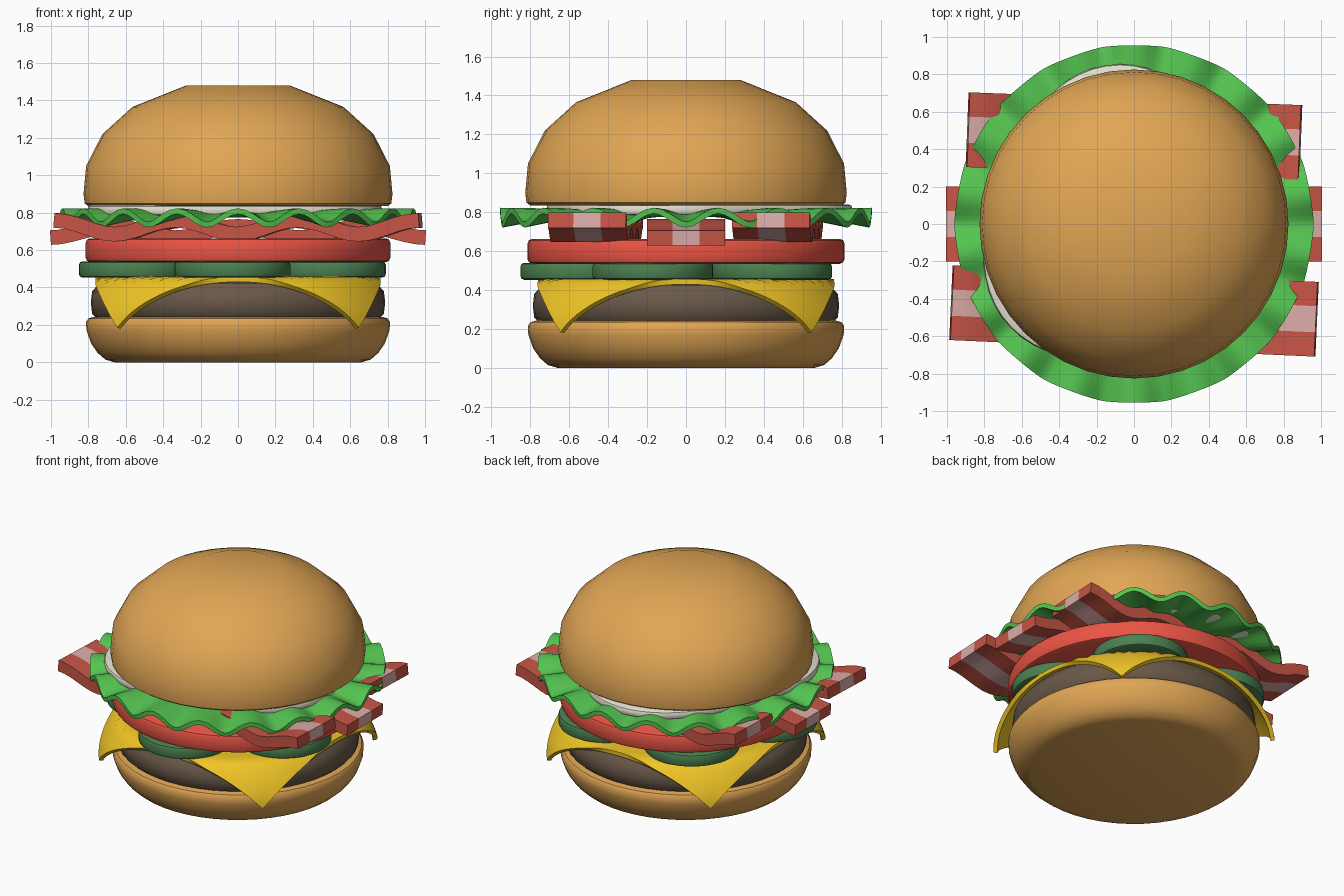
import bpy, bmesh
from math import sin, cos, pi, radians, hypot

if "Cube" in bpy.data.objects:
    bpy.data.objects.remove(bpy.data.objects["Cube"])


def material(name, rgb):
    m = bpy.data.materials.new(name)
    m.diffuse_color = (*rgb, 1)
    m.use_nodes = True
    m.node_tree.nodes["Principled BSDF"].inputs["Base Color"].default_value = m.diffuse_color
    return m


BUN = material("bun", (0.75, 0.38, 0.09))
PATTY = material("patty", (0.14, 0.098, 0.065))
CHEESE = material("cheese", (0.87, 0.56, 0.02))
PICKLE = material("pickle", (0.07, 0.22, 0.08))
TOMATO = material("tomato", (0.83, 0.09, 0.06))
MEAT = material("bacon_meat", (0.58, 0.09, 0.06))
FAT = material("bacon_fat", (0.72, 0.42, 0.4))
LETTUCE = material("lettuce", (0.09, 0.55, 0.08))
SAUCE = material("sauce", (0.78, 0.75, 0.63))


def surface(name, nu, nv, point, mats, closed=False, thick=0, angle=40, mat_of=None):
    """Grid of nu x nv points; optionally closed in u and thickened."""
    bm = bmesh.new()
    vs = [[bm.verts.new(point(i, j)) for j in range(nv)] for i in range(nu)]
    for i in range(nu if closed else nu - 1):
        k = (i + 1) % nu
        for j in range(nv - 1):
            f = bm.faces.new((vs[i][j], vs[k][j], vs[k][j + 1], vs[i][j + 1]))
            f.material_index = mat_of(j) if mat_of else 0
    bmesh.ops.remove_doubles(bm, verts=bm.verts[:], dist=1e-5)
    bmesh.ops.recalc_face_normals(bm, faces=bm.faces[:])
    if thick:  # open sheets face up
        if sum(f.normal.z for f in bm.faces) < 0:
            bmesh.ops.reverse_faces(bm, faces=bm.faces[:])
    me = bpy.data.meshes.new(name)
    bm.to_mesh(me)
    bm.free()
    for m in mats:
        me.materials.append(m)
    ob = bpy.data.objects.new(name, me)
    bpy.context.collection.objects.link(ob)
    if thick:
        mod = ob.modifiers.new("thickness", 'SOLIDIFY')
        mod.thickness, mod.offset = thick, 1
        bpy.context.view_layer.objects.active = ob
        ob.select_set(True)
        bpy.ops.object.modifier_apply(modifier=mod.name)
        ob.select_set(False)
    ob.data.shade_smooth()
    ob.data.set_sharp_from_angle(angle=radians(angle))
    return ob


def lathe(name, profile, mat, n=48, at=(0, 0), radius=lambda a: 1, angle=40):
    def point(i, j):
        a = 2 * pi * i / n
        r, z = profile[j]
        r *= radius(a)
        return at[0] + r * cos(a), at[1] + r * sin(a), z
    return surface(name, n, len(profile), point, [mat], closed=True, angle=angle)


def disc_profile(r, z0, z1, b):
    return [(0, z0), (r - b, z0), (r - b * 0.3, z0 + b * 0.3), (r, z0 + b),
            (r, z1 - b), (r - b * 0.3, z1 - b * 0.3), (r - b, z1), (0, z1)]


# Buns and patty
lathe("bottom_bun", [(0, 0), (0.66, 0), (0.71, 0.015), (0.75, 0.05), (0.785, 0.1), (0.81, 0.17),
                     (0.813, 0.215), (0.8, 0.235), (0.77, 0.243), (0, 0.243)], BUN)
lathe("patty", [(0, 0.23), (0.75, 0.23), (0.78, 0.26), (0.787, 0.32), (0.78, 0.38),
                (0.74, 0.425), (0, 0.43)], PATTY)
lathe("top_bun", [(0, 0.835), (0.8, 0.835), (0.82, 0.85), (0.826, 0.9), (0.812, 1.05),
                  (0.725, 1.22), (0.565, 1.365), (0.278, 1.48), (0, 1.48)], BUN, n=40)

# Square cheese slice draped over the patty
N = 33


def cheese_point(i, j):
    x, y = (0.76 * (2 * k / (N - 1) - 1) for k in (i, j))
    r = hypot(x, y)
    t = max(0, r - 0.76) / 0.315
    s = (0.76 + 0.125 * sin(t * pi / 2)) / r if t else 1
    return x * s, y * s, 0.43 - 0.25 * t ** 1.05


surface("cheese", N, N, cheese_point, [CHEESE], thick=0.028)

# Ring of pickle slices
for k, p in enumerate([(-0.03, -0.54), (0.48, -0.17), (0.32, 0.44), (-0.34, 0.42), (-0.54, -0.17)]):
    lathe(f"pickle_{k + 1}", disc_profile(0.31, 0.453, 0.54, 0.018), PICKLE, n=40, at=p)

# Tomato slice
lathe("tomato", disc_profile(0.815, 0.535, 0.663, 0.025), TOMATO)

# Wavy bacon strips with a fat stripe
WIDTHS = (-0.2, -0.07, 0.07, 0.2)


def bacon(name, y0, half, tilt, base, amp):
    def point(i, j):
        s = 2 * i / 36 - 1
        x, y = half * s, WIDTHS[j]
        return (x * cos(tilt) - y * sin(tilt), y0 + x * sin(tilt) + y * cos(tilt),
                base - amp * cos(3 * pi * s))
    surface(name, 37, 4, point, [MEAT, FAT], thick=0.078, mat_of=lambda j: j % 2)


bacon("bacon_front", -0.465, 0.98, radians(-2.6), 0.683, 0.037)
bacon("bacon_middle", 0, 1.0, 0, 0.658, -0.03)
bacon("bacon_back", 0.47, 0.893, radians(-2.2), 0.683, 0.037)

# Ruffled lettuce leaf
RINGS = (0.3, 0.6, 0.7, 0.78, 0.84, 0.89, 0.93, 0.955)


def lettuce_point(i, j):
    a, r = 2 * pi * i / 180, RINGS[j]
    w = max(0, (r - 0.6) / 0.355)
    return r * cos(a), r * sin(a), 0.775 - 0.018 * w * w + 0.036 * w * cos(18 * (a + pi / 2))


surface("lettuce", 180, len(RINGS), lettuce_point, [LETTUCE], closed=True, thick=0.03, angle=60)

# Lobed puddle of sauce
lathe("sauce", disc_profile(1, 0.785, 0.84, 0.02), SAUCE, n=72,
      radius=lambda a: 0.77 + 0.07 * cos(3 * (a - radians(98))) - 0.045 * cos(a - radians(340)))
